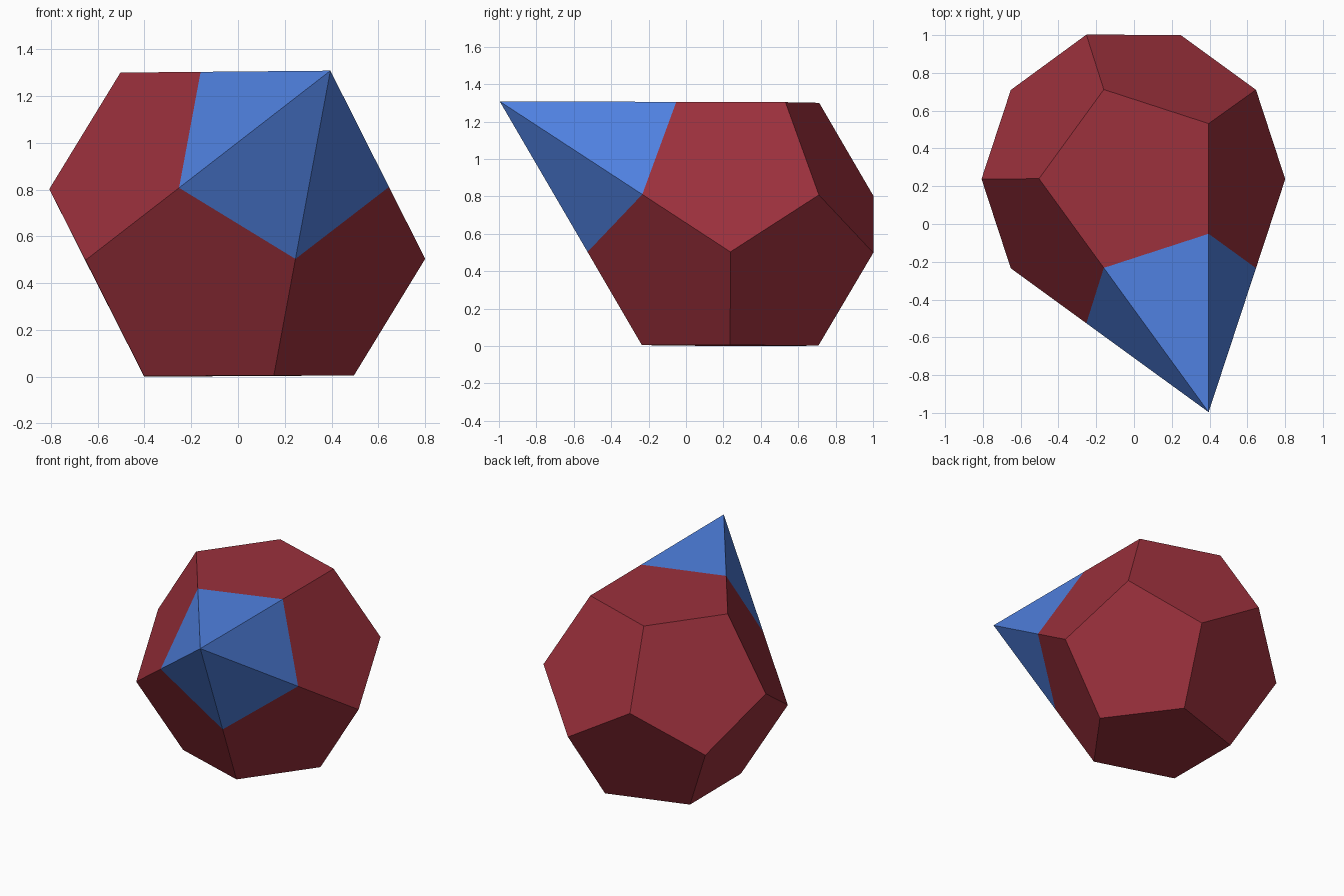
import bpy, bmesh, math
from mathutils import Vector, Matrix

if "Cube" in bpy.data.objects:
    bpy.data.objects.remove(bpy.data.objects["Cube"])

PHI = (1 + math.sqrt(5)) / 2
R = 0.4964                      # radius of the pentagon the solid stands on
EDGE = 2 * R * math.sin(math.pi / 5)
H = EDGE * math.sqrt(25 + 11 * math.sqrt(5)) / math.sqrt(10)   # face-to-face height
LOW, HIGH = H * 0.382, H * 0.618
TILT = Matrix.Rotation(-0.005, 4, 'Y') @ Matrix.Rotation(-0.003, 4, 'X')
PLACE = Matrix.Translation((0, 0.236, 0.003)) @ TILT


def polar(radius, degrees, z):
    a = math.radians(degrees)
    return Vector((radius * math.cos(a), radius * math.sin(a), z))


def hull(name, points, color):
    bm = bmesh.new()
    for p in points:
        bm.verts.new(PLACE @ p)
    bmesh.ops.convex_hull(bm, input=bm.verts)
    # merge coplanar triangles into pentagons
    bmesh.ops.dissolve_limit(bm, angle_limit=math.radians(2), verts=bm.verts, edges=bm.edges)
    bmesh.ops.recalc_face_normals(bm, faces=bm.faces)
    mesh = bpy.data.meshes.new(name)
    bm.to_mesh(mesh)
    bm.free()
    mat = bpy.data.materials.new(name + "_color")
    mat.diffuse_color = color
    mat.use_nodes = True
    mat.node_tree.nodes["Principled BSDF"].inputs["Base Color"].default_value = mat.diffuse_color
    mesh.materials.append(mat)
    obj = bpy.data.objects.new(name, mesh)
    bpy.context.collection.objects.link(obj)
    return obj


# Dodecahedron: four rings of five corners
rings = [(R, 0, 0), (R * PHI, 0, LOW), (R * PHI, 180, HIGH), (R, 180, H)]
hull("dodecahedron",
     [polar(r, start + 72 * k, z) for r, start, z in rings for k in range(5)],
     (0.33, 0.03, 0.045, 1))

# Star point: pyramid on one upper face, its sides level with the neighbouring faces
hull("star_point",
     [polar(R, -108, H), polar(R, -36, H),
      polar(R * PHI, -108, HIGH), polar(R * PHI, -36, HIGH),
      polar(R * PHI, -72, LOW),
      polar(R * PHI ** 2, -72, H)],
     (0.08, 0.22, 0.75, 1))
